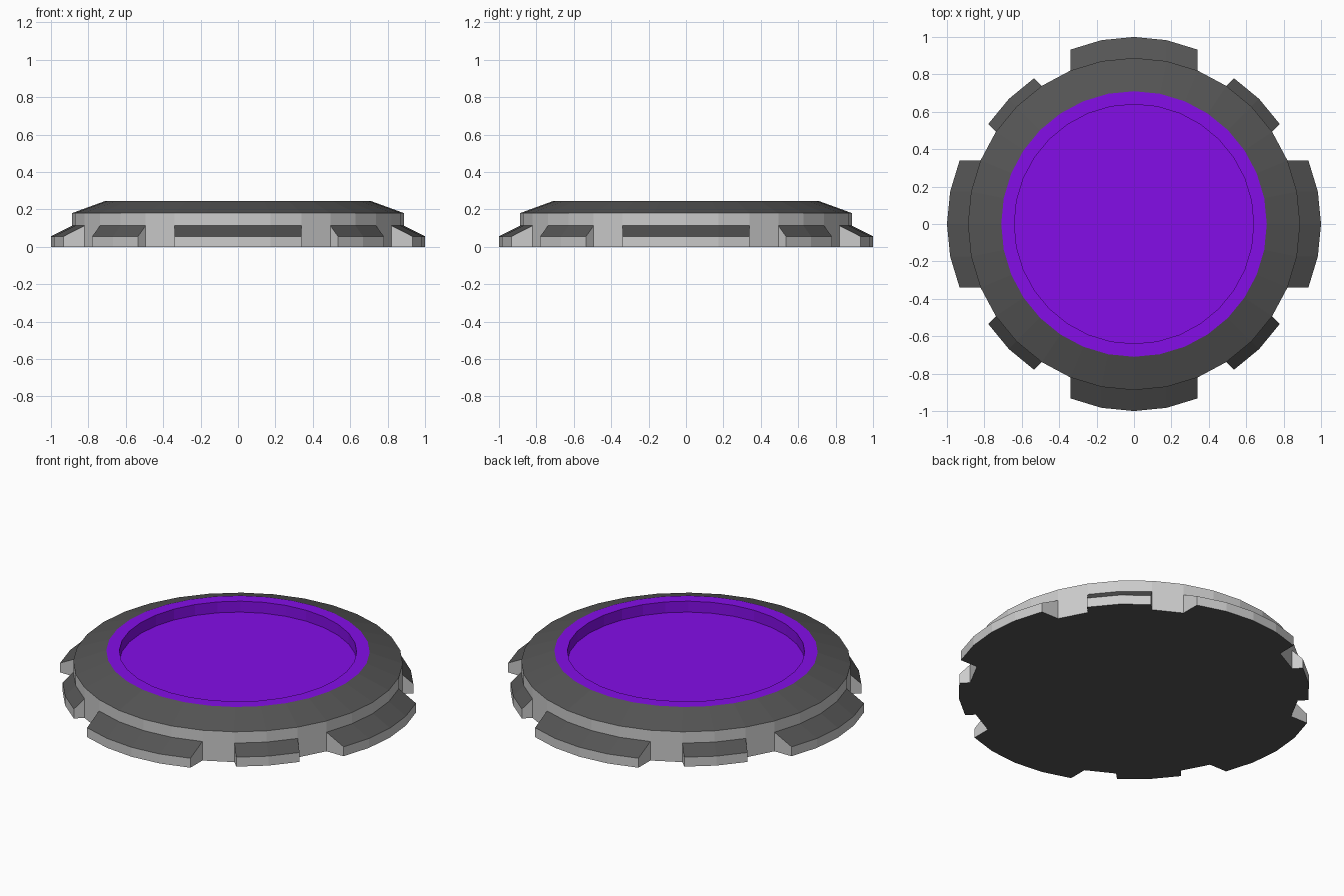
import bpy, bmesh
from math import sin, cos, radians, pi
from mathutils import Matrix

if "Cube" in bpy.data.objects:
    bpy.data.objects.remove(bpy.data.objects["Cube"])

SIDES = 32
R = 0.888            # body radius
STEP = 2 * pi / SIDES


def material(name, colour):
    m = bpy.data.materials.new(name)
    m.diffuse_color = (*colour, 1)
    m.use_nodes = True
    m.node_tree.nodes["Principled BSDF"].inputs["Base Color"].default_value = m.diffuse_color
    return m


light = material("light_grey", (0.8, 0.8, 0.8))
dark = material("dark_grey", (0.09, 0.09, 0.09))
purple = material("purple", (0.23, 0.004, 0.8))


def finish(bm, name, mats):
    mesh = bpy.data.meshes.new(name)
    bm.to_mesh(mesh)
    bm.free()
    for m in mats:
        mesh.materials.append(m)
    obj = bpy.data.objects.new(name, mesh)
    bpy.context.collection.objects.link(obj)
    return obj


def lathe(name, profile, band_mats, cap_mat, mats):
    """Revolve (radius, z) points upward/outward; cap the first ring facing -axis."""
    bm = bmesh.new()
    rings = [[bm.verts.new((r * cos(i * STEP), r * sin(i * STEP), z))
              for i in range(SIDES)] for r, z in profile]
    for a, b, mi in zip(rings, rings[1:], band_mats):
        for i in range(SIDES):
            j = (i + 1) % SIDES
            bm.faces.new((a[i], a[j], b[j], b[i])).material_index = mi
    cap, mi, flip = cap_mat
    ring = rings[cap]
    bm.faces.new(ring[::-1] if flip else ring).material_index = mi
    return finish(bm, name, mats)


def tab(name, half_steps, push, angle):
    """Wall section pushed straight outward with a top sloping down to the rim."""
    bm = bmesh.new()
    cols = []
    for k in range(-half_steps, half_steps + 1):
        x, y = R * cos(k * STEP), R * sin(k * STEP)
        cols.append([bm.verts.new(p) for p in (
            (x, y, 0), (x + push, y, 0), (x + push, y, 0.056), (x, y, 0.113))])
    for a, b in zip(cols, cols[1:]):
        for i, mi in ((0, 1), (1, 0), (2, 1)):   # underside, rim, slope
            bm.faces.new((a[i], b[i], b[i + 1], a[i + 1])).material_index = mi
    bm.faces.new(cols[0])
    bm.faces.new(cols[-1][::-1])
    bmesh.ops.rotate(bm, verts=bm.verts, matrix=Matrix.Rotation(angle, 3, 'Z'))
    bmesh.ops.recalc_face_normals(bm, faces=bm.faces)
    # keep the underside pointing down
    low = min(bm.faces, key=lambda f: f.calc_center_median().z)
    if low.normal.z > 0:
        bmesh.ops.reverse_faces(bm, faces=bm.faces)
    return finish(bm, name, [light, dark])


# Main body: dark underside, light wall, dark bevel
lathe("body", [(R, 0), (R, 0.18), (0.71, 0.245)], [0, 1], (0, 1, True), [light, dark])

# Purple rim and recessed floor
lathe("recessed_pad", [(0.71, 0.245), (0.64, 0.245), (0.64, 0.18)],
      [0, 0], (-1, 0, False), [purple])

# Wide tabs on the axes, narrow tabs on the diagonals
for n in range(4):
    tab(f"wide_tab_{n + 1}", 2, 1 - R, radians(90 * n))
    tab(f"narrow_tab_{n + 1}", 1, 0.058, radians(90 * n + 45))
